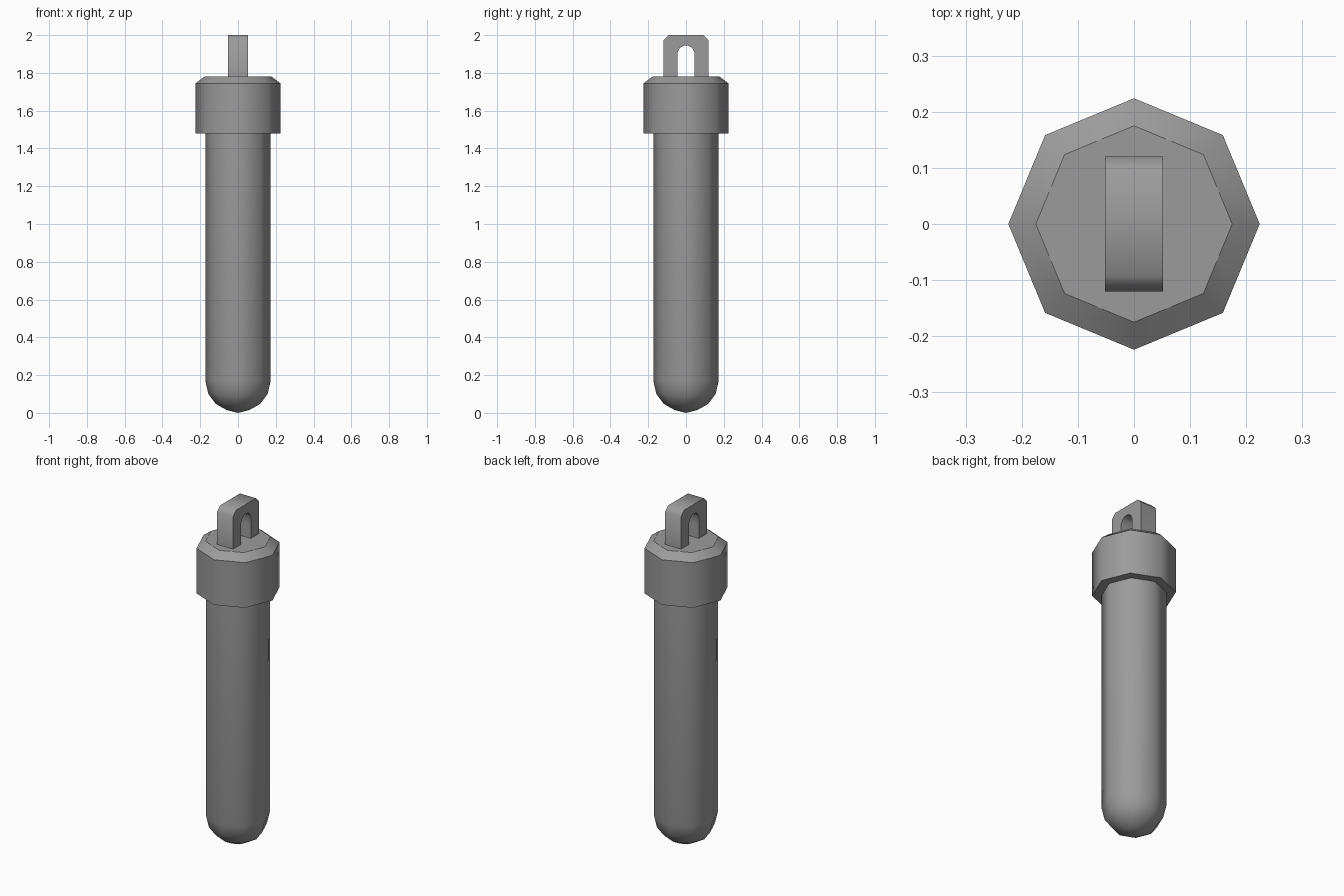
import bpy, bmesh
from math import sin, cos, pi, radians

if "Cube" in bpy.data.objects:
    bpy.data.objects.remove(bpy.data.objects["Cube"])

SIDES = 8

metal = bpy.data.materials.new("plain grey")
metal.use_nodes = True
GREY = (0.33, 0.33, 0.33, 1)
metal.diffuse_color = GREY
metal.node_tree.nodes["Principled BSDF"].inputs["Base Color"].default_value = GREY


def finish(name, bm, sharp_angle):
    """Turn a bmesh into a smooth-shaded object with sharp creases."""
    bmesh.ops.recalc_face_normals(bm, faces=bm.faces[:])
    for f in bm.faces:
        f.smooth = True
    for e in bm.edges:
        e.smooth = e.calc_face_angle(0) < radians(sharp_angle)
    mesh = bpy.data.meshes.new(name)
    bm.to_mesh(mesh)
    bm.free()
    mesh.materials.append(metal)
    obj = bpy.data.objects.new(name, mesh)
    bpy.context.collection.objects.link(obj)
    return obj


def lathe(name, profile, sharp_angle, sharp_heights=()):
    """Spin (radius, z) points into a closed octagonal solid."""
    bm = bmesh.new()
    rings = []
    for r, z in profile:
        if r == 0:
            rings.append([bm.verts.new((0, 0, z))] * SIDES)
        else:
            rings.append([bm.verts.new((r * cos(2 * pi * i / SIDES),
                                        r * sin(2 * pi * i / SIDES), z))
                          for i in range(SIDES)])
    for low, high in zip(rings, rings[1:]):
        for i in range(SIDES):
            j = (i + 1) % SIDES
            corners = [low[i], low[j], high[j], high[i]]
            bm.faces.new(list(dict.fromkeys(corners)))
    for ring, (r, z) in ((rings[0], profile[0]), (rings[-1], profile[-1])):
        if r > 0:
            bm.faces.new(ring)
    obj = finish(name, bm, sharp_angle)
    # Crease the chosen horizontal rims
    for e in obj.data.edges:
        a, b = (obj.data.vertices[v].co.z for v in e.vertices)
        if abs(a - b) < 1e-4 and any(abs(a - h) < 1e-4 for h in sharp_heights):
            e.use_edge_sharp = True
    return obj


# Tube body with a rounded lower end
lathe("tube_body", [(0, 0), (0.06, 0.015), (0.118, 0.048), (0.157, 0.1),
                    (0.173, 0.17), (0.173, 1.5)], 60)

# Octagonal cap with a sloped upper rim
lathe("cap", [(0.224, 1.48), (0.224, 1.745), (0.175, 1.782)], 60, (1.745, 1.782))

# Hanging loop: half outline in (y, z), mirrored, then extruded along x
half_outer = [(0.12, 1.775), (0.12, 1.972), (0.092, 2.0)]
half_inner = [(0.012, 1.944), (0.032, 1.933), (0.046, 1.905),
              (0.046, 1.86), (0.044, 1.775)]


def mirrored(points):
    return points + [(-y, z) for y, z in reversed(points)]


outer = mirrored(half_outer)
inner = mirrored(half_inner[::-1])
outline = outer + inner[::-1]
bm = bmesh.new()
face = bm.faces.new([bm.verts.new((-0.052, y, z)) for y, z in outline])
side = bmesh.ops.extrude_face_region(bm, geom=[face], use_keep_orig=True)
moved = [g for g in side["geom"] if isinstance(g, bmesh.types.BMVert)]
bmesh.ops.translate(bm, verts=moved, vec=(0.104, 0, 0))
finish("hanging_loop", bm, 50)
